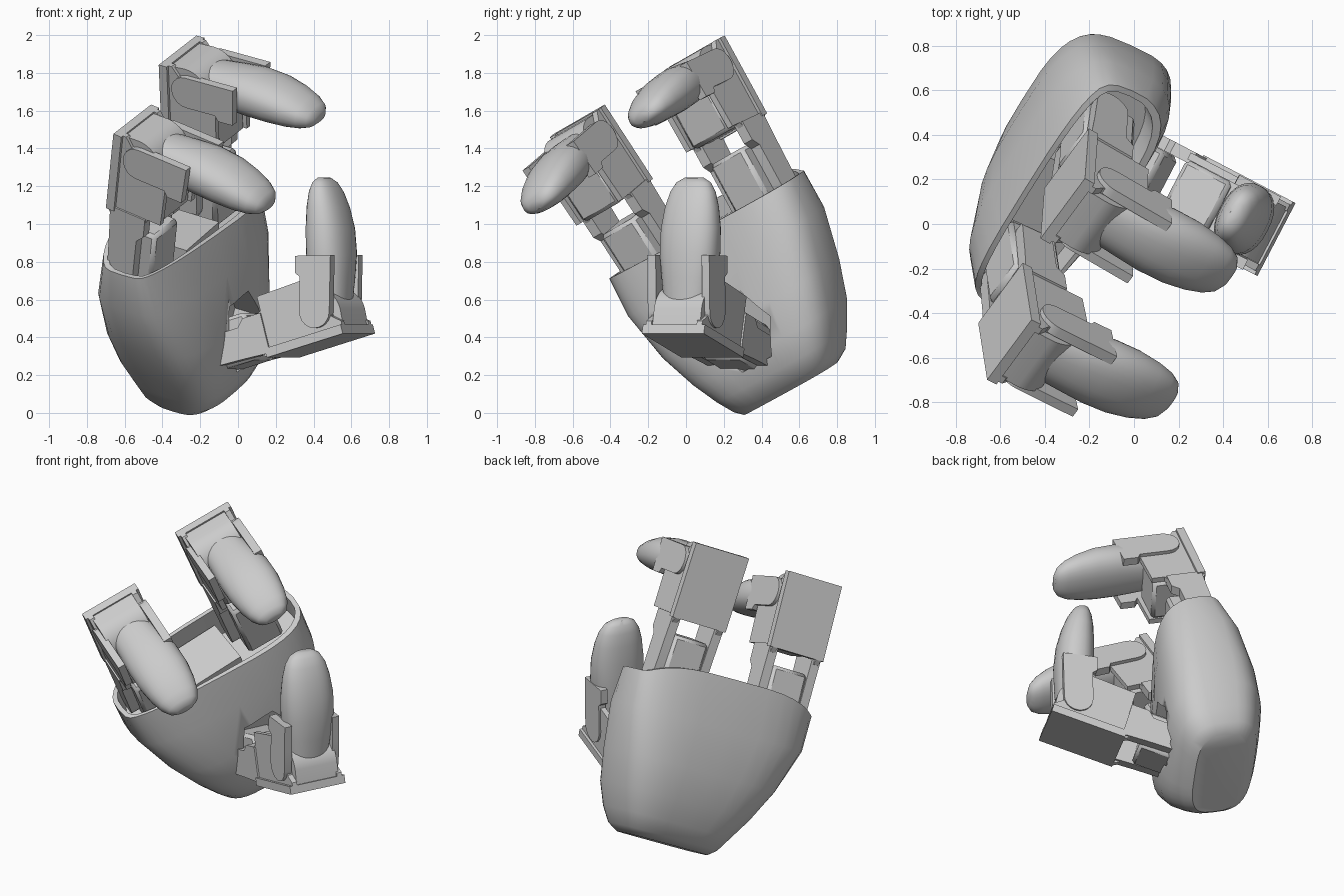
import bpy, bmesh, math
from mathutils import Matrix, Vector

if "Cube" in bpy.data.objects:
    bpy.data.objects.remove(bpy.data.objects["Cube"])


def frame(origin, w, u):
    """Local x = across, y = along (towards knuckle), z = facing direction."""
    w, u = Vector(w).normalized(), Vector(u)
    u = (u - w * u.dot(w)).normalized()
    m = Matrix((w, u, w.cross(u))).transposed().to_4x4()
    m.translation = Vector(origin)
    return m


def finish(name, bm, mat, bevel=0.0, angle=30):
    bmesh.ops.recalc_face_normals(bm, faces=bm.faces)
    me = bpy.data.meshes.new(name)
    bm.to_mesh(me)
    bm.free()
    ob = bpy.data.objects.new(name, me)
    bpy.context.collection.objects.link(ob)
    ob.matrix_world = mat
    if bevel:
        b = ob.modifiers.new("bevel", 'BEVEL')
        b.width, b.segments, b.limit_method = bevel, 1, 'ANGLE'
    bpy.ops.object.select_all(action='DESELECT')
    ob.select_set(True)
    bpy.context.view_layer.objects.active = ob
    bpy.ops.object.shade_smooth_by_angle(angle=math.radians(angle))
    return ob


def skin(bm, rings):
    rings = [[bm.verts.new(p) for p in r] for r in rings]
    n = len(rings[0])
    for a, b in zip(rings, rings[1:]):
        for i in range(n):
            j = (i + 1) % n
            bm.faces.new((a[i], a[j], b[j], b[i]))
    bm.faces.new(rings[0])
    bm.faces.new(rings[-1])


def plates(name, mat, profile, spans, bevel=0.0):
    """Extrude an (n, u) profile across each given w span."""
    bm = bmesh.new()
    for w0, w1 in spans:
        skin(bm, [[(w, u, n) for n, u in profile] for w in (w0, w1)])
    return finish(name, bm, mat, bevel)


def rect(n0, n1, u0, u1):
    return [(n0, u0), (n1, u0), (n1, u1), (n0, u1)]


def both(a, b):
    return [(a, b), (-b, -a)]


def oval(c0, c1, r0, r1, e, count=36):
    out = []
    for i in range(count):
        c, s = math.cos(math.tau * i / count), math.sin(math.tau * i / count)
        out.append((c0 + r0 * math.copysign(abs(c) ** (2 / e), c),
                    c1 + r1 * math.copysign(abs(s) ** (2 / e), s)))
    return out


def arc(n, u, r, a0, a1, count):
    return [(n + r * math.cos(math.radians(a0 + (a1 - a0) * i / count)),
             u + r * math.sin(math.radians(a0 + (a1 - a0) * i / count))) for i in range(count + 1)]


# Palm: lofted tapering shell, recessed open top, rear rim arched upwards
palm_m = frame((-0.25, 0.2, 0.7), (0.48, 0.77, 0.42), (0.03, -0.51, 0.86))
sections = [  # u, w min, w max, n min, n max
    (-0.67, -0.235, 0.34, -0.12, 0.21), (-0.63, -0.27, 0.40, -0.19, 0.26),
    (-0.54, -0.32, 0.455, -0.24, 0.30), (-0.40, -0.40, 0.525, -0.30, 0.31),
    (-0.20, -0.50, 0.585, -0.34, 0.28), (0.08, -0.60, 0.65, -0.35, 0.20),
    (0.30, -0.61, 0.66, -0.31, 0.12), (0.30, -0.58, 0.63, -0.285, 0.095),
    (0.16, -0.56, 0.61, -0.28, 0.08)]


def shape(u, w, n):
    """Arch the rear rim and push the front rim out towards the rear finger."""
    arch = max(0, 1 - ((w - 0.02) / 0.6) ** 4) * min(1, max(0, (-n - 0.05) / 0.2))
    if u > 0 and n > 0:
        n *= 1 + 0.8 * w * min(1, u / 0.2)
    return (w, u + (0.09 * arch if u > 0.25 else 0), n)


bm = bmesh.new()
skin(bm, [[shape(u, w, n) for w, n in
           oval((a + b) / 2, (c + d) / 2, (b - a) / 2, (d - c) / 2, 3.3)]
          for u, a, b, c, d in sections])
palm = finish("palm", bm, palm_m, angle=35)

# Thumb socket cut into the palm
bm = bmesh.new()
skin(bm, [[(0.09 + w, -0.27 + u, n) for w, u in oval(0, 0, 0.2, 0.22, 2, 6)] for n in (0.12, 0.6)])
cutter = finish("socket_cutter", bm, palm_m)
cutter.hide_render = True
bpy.context.view_layer.update()
cut = palm.modifiers.new("socket", 'BOOLEAN')
cut.operation, cut.object, cut.solver = 'DIFFERENCE', cutter, 'EXACT'
bpy.context.view_layer.objects.active = palm
bpy.ops.object.modifier_apply(modifier=cut.name)
bpy.data.objects.remove(cutter)

# Block between the two finger roots
plates("palm_block", palm_m, rect(-0.26, 0.06, 0.1, 0.29), [(-0.18, 0.18)])


def finger(name, mat, bend, shift):
    # Rear cover and side walls of the middle segment
    plates(name + "_back_cover", mat, rect(0, 0.05, -0.47, 0), [(-0.185, 0.185)])
    wall = [(0.0, 0.0), (0.07, 0.0), (0.11, -0.05), (0.2, -0.07), (0.3, -0.12), (0.34, -0.17),
            (0.33, -0.45), (0.25, -0.45), (0.23, -0.5), (0.02, -0.5), (0.0, -0.47)]
    plates(name + "_side_wall", mat, wall, both(0.135, 0.168))
    plates(name + "_core", mat, rect(0.04, 0.32, -0.46, -0.22), [(-0.134, 0.134)], 0.02)
    # Link bars down to the palm
    bar = [(0.02, -0.45), (0.24, -0.45), (0.24, -0.56), (0.2, -0.6)] \
        + arc(0.12, -0.83, 0.08, 0, -180, 8) + [(0.03, -0.6)]
    plates(name + "_link_bar", mat, bar, both(0.12, 0.178))
    plates(name + "_root_block", mat, rect(0.02, 0.28, -0.95, -0.57), [(-0.119, 0.119)], 0.02)
    # Rounded knuckle housing filling the end of the segment
    plates(name + "_knuckle", mat, [(0.03, -0.24), (0.03, -0.012)]
           + arc(0.14, -0.155, 0.15, 90, 0, 9) + [(0.29, -0.24)], [(-0.15, 0.134)])
    # Distal segment, turned about the knuckle
    hinge = Vector((0, -0.13, 0.16))
    tip_m = mat @ Matrix.Translation(hinge) @ Matrix.Rotation(math.radians(-bend), 4, 'X') \
        @ Matrix.Translation(-hinge)
    arm = arc(0.16, -0.13, 0.09, 90, 270, 10) + [(0.34, -0.22), (0.36, -0.25), (0.45, -0.25),
                                                 (0.46, -0.04), (0.3, -0.04)]
    plates(name + "_tip_arm", tip_m, arm, [(0.14, 0.19), (-0.18, -0.135)])
    bm = bmesh.new()
    pad = [  # n, centre u, half width, half thickness
        (0.18, -0.13, 0.13, 0.10), (0.34, -0.135, 0.15, 0.112), (0.47, -0.14, 0.166, 0.118),
        (0.60, -0.15, 0.165, 0.112), (0.71, -0.165, 0.15, 0.096), (0.79, -0.178, 0.128, 0.075),
        (0.84, -0.187, 0.098, 0.052), (0.865, -0.193, 0.055, 0.025)]
    skin(bm, [[(w + shift * min(1, n / 0.5), u, n) for w, u in oval(0, c, hw, hu, 2.3, 28)]
              for n, c, hw, hu in pad])
    finish(name + "_tip_pad", bm, tip_m, angle=50)


finger("front_finger", frame((-0.56, -0.565, 1.555), (0.54, 0.73, 0.42), (0.07, -0.56, 0.82)), 0, 0.035)
finger("rear_finger", frame((-0.32, 0.07, 1.92), (0.54, 0.73, 0.42), (-0.03, -0.47, 0.88)), 0, 0.035)
finger("thumb", frame((0.64, -0.07, 0.42), (-0.46, -0.88, 0.0), (0.85, -0.45, 0.27)), 17, -0.015)
